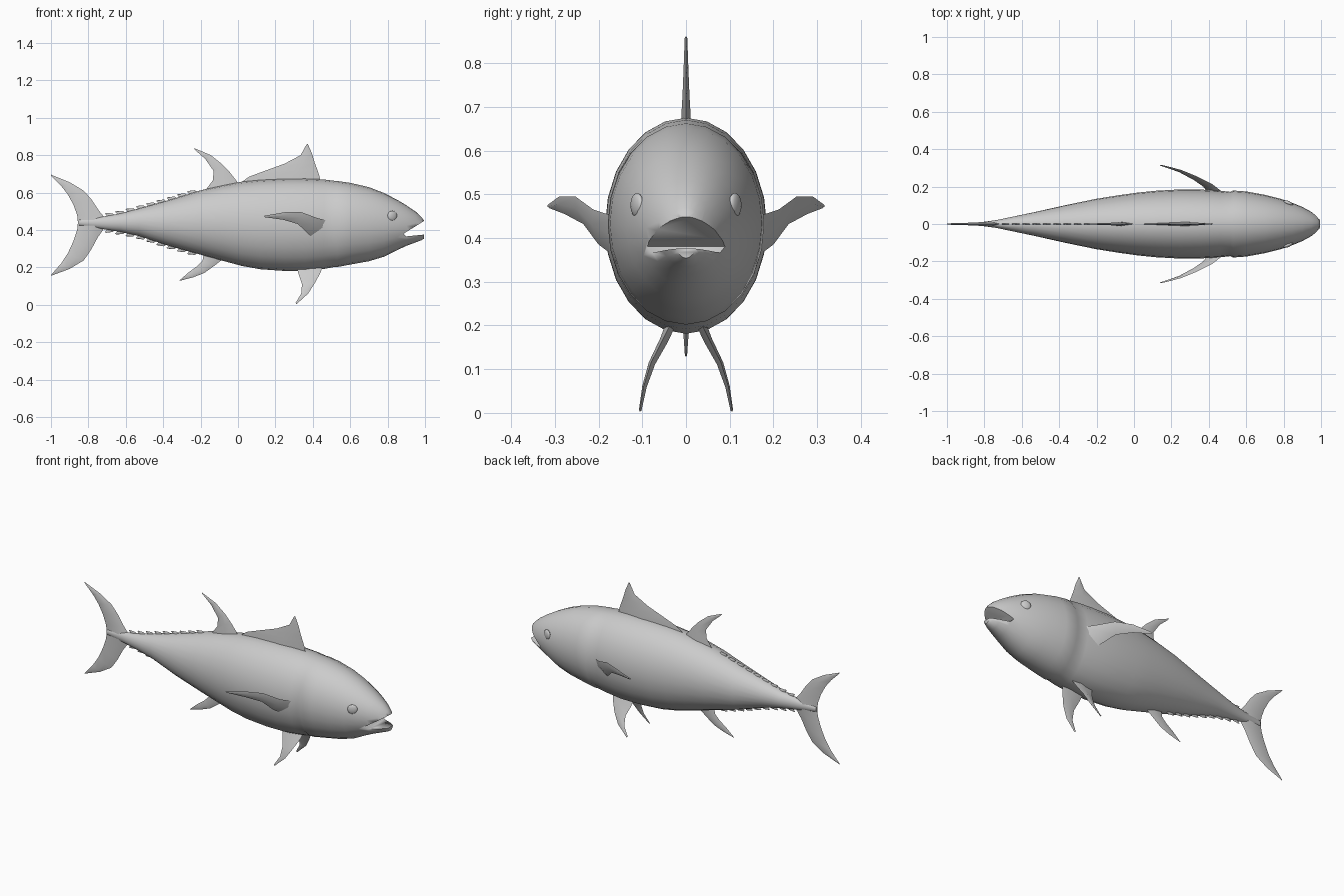
import bpy, bmesh, math
from mathutils import Vector

if "Cube" in bpy.data.objects:
    bpy.data.objects.remove(bpy.data.objects["Cube"])

grey = bpy.data.materials.new("plain grey")
grey.diffuse_color = (0.6, 0.6, 0.6, 1)
grey.use_nodes = True
grey.node_tree.nodes["Principled BSDF"].inputs["Base Color"].default_value = grey.diffuse_color


def finish(name, bm, angle=50):
    bmesh.ops.recalc_face_normals(bm, faces=bm.faces)
    mesh = bpy.data.meshes.new(name)
    bm.to_mesh(mesh)
    bm.free()
    mesh.materials.append(grey)
    ob = bpy.data.objects.new(name, mesh)
    bpy.context.collection.objects.link(ob)
    bpy.ops.object.select_all(action='DESELECT')
    ob.select_set(True)
    bpy.context.view_layer.objects.active = ob
    bpy.ops.object.shade_smooth_by_angle(angle=math.radians(angle))
    return ob


def loft(name, rings, angle=50):
    """Skin closed rings of equal length and cap both ends."""
    bm = bmesh.new()
    vs = [[bm.verts.new(p) for p in r] for r in rings]
    n = len(vs[0])
    for a, b in zip(vs, vs[1:]):
        for i in range(n):
            j = (i + 1) % n
            bm.faces.new((a[i], a[j], b[j], b[i]))
    bm.faces.new(vs[0])
    bm.faces.new(vs[-1])
    return finish(name, bm, angle)


def fin(name, sections, thick, normal=(0, 1, 0)):
    """Lens-shaped blade; each section is (leading point, trailing point)."""
    nrm = Vector(normal).normalized()
    rings = []
    for k, (a, b) in enumerate(sections):
        a, b = [Vector(p) if len(p) == 3 else Vector((p[0], 0, p[1])) for p in (a, b)]
        t = nrm * thick * (1 - 0.75 * k / (len(sections) - 1))
        c = a.lerp(b, 0.4)
        rings.append([a, c + t, b, c - t])
    return loft(name, rings, 60)


# Body: x, bottom, top, half width
stations = [
    (-0.85, .425, .455, .006), (-0.74, .408, .468, .020), (-0.63, .390, .488, .043),
    (-0.53, .368, .515, .064), (-0.37, .315, .560, .100), (-0.20, .268, .612, .135),
    (-0.08, .235, .640, .154), (0.02, .208, .658, .168), (0.12, .190, .668, .178),
    (0.25, .181, .675, .185), (0.36, .181, .675, .184), (0.46, .192, .670, .178),
    (0.515, .202, .663, .172), (0.53, .202, .662, .179), (0.60, .215, .652, .174),
    (0.70, .233, .629, .156), (0.78, .257, .598, .136), (0.85, .292, .562, .112),
    (0.90, .315, .532, .091), (0.95, .334, .498, .064), (0.98, .345, .470, .042),
    (0.995, .354, .450, .026)]
SIDES = 24
rings = []
for x, lo, hi, w in stations:
    mid, half = (lo + hi) / 2, (hi - lo) / 2
    rings.append([(x, w * math.cos(2 * math.pi * i / SIDES),
                   mid + half * math.sin(2 * math.pi * i / SIDES)) for i in range(SIDES)])
body = loft("body", rings)

# Mouth: wedge cut from the snout
wedge = [(.885, .380), (1.03, .470), (1.03, .379), (.90, .366)]
cutter = loft("mouth_cutter", [[(x, y, z) for x, z in wedge] for y in (-.2, .2)])
cutter.hide_render = True
cut = body.modifiers.new("mouth", 'BOOLEAN')
cut.operation = 'DIFFERENCE'
cut.solver = 'EXACT'
cut.object = cutter
bpy.context.view_layer.objects.active = body
bpy.ops.object.modifier_apply(modifier=cut.name)
bpy.data.objects.remove(cutter)

# Fins on the centre line
fin("first_dorsal_fin", [((.445, .64), (-.02, .63)), ((.435, .69), (.06, .685)),
                         ((.425, .72), (.14, .715)), ((.41, .76), (.25, .755)),
                         ((.395, .81), (.335, .80)), ((.372, .862), (.362, .85))], .012)
fin("second_dorsal_fin", [((.01, .64), (-.19, .59)), ((-.045, .71), (-.135, .665)),
                          ((-.085, .752), (-.13, .715)), ((-.145, .80), (-.175, .78)),
                          ((-.235, .838), (-.23, .828))], .012)
fin("anal_fin", [((-.06, .26), (-.18, .29)), ((-.125, .21), (-.19, .235)),
                 ((-.18, .17), (-.22, .205)), ((-.24, .147), (-.262, .175)),
                 ((-.312, .128), (-.308, .135))], .010)

# Crescent tail
upper = [((-.70, .45), (-.855, .43)), ((-.745, .505), (-.86, .48)),
         ((-.785, .565), (-.88, .535)), ((-.825, .61), (-.91, .59)),
         ((-.90, .655), (-.945, .635)), ((-1, .696), (-.995, .685))]
lower = [((-.70, .43), (-.855, .45)), ((-.75, .36), (-.86, .40)),
         ((-.785, .295), (-.88, .34)), ((-.825, .237), (-.91, .275)),
         ((-.90, .192), (-.945, .222)), ((-1, .155), (-.995, .165))]
fin("tail_upper_lobe", upper, .014)
fin("tail_lower_lobe", lower, .014)


def edge_height(x, col):
    for a, b in zip(stations, stations[1:]):
        if a[0] <= x <= b[0]:
            return a[col] + (b[col] - a[col]) * (x - a[0]) / (b[0] - a[0])


# Rows of finlets above and below the tail stem
for col, sign, label in ((2, 1, "upper"), (1, -1, "lower")):
    for k in range(9):
        x = -.21 - k * .055
        z0, z1 = edge_height(x, col), edge_height(x - .06, col)
        fin(f"{label}_finlet", [((x, z0 - sign * .012), (x - .045, z1 - sign * .012)),
                                ((x - .02, z0 + sign * .004), (x - .055, z1 + sign * .008)),
                                ((x - .055, z1 + sign * .018), (x - .062, z1 + sign * .014))], .005)

# Paired fins and eyes
for s, side in ((-1, "right"), (1, "left")):
    fin(f"{side}_pectoral_fin", [
        ((.50, s * .15, .445), (.40, s * .16, .355)), ((.42, s * .212, .465), (.37, s * .20, .385)),
        ((.34, s * .253, .495), (.32, s * .235, .432)), ((.25, s * .290, .495), (.24, s * .278, .455)),
        ((.14, s * .316, .476), (.145, s * .312, .468))], .012, (.5, s * .8, -.35))
    fin(f"{side}_pelvic_fin", [
        ((.46, s * .025, .225), (.31, s * .03, .215)), ((.44, s * .052, .17), (.325, s * .048, .16)),
        ((.41, s * .080, .115), (.342, s * .075, .11)), ((.375, s * .097, .06), (.338, s * .092, .06)),
        ((.312, s * .106, .003), (.308, s * .103, .010))], .012, (0, 1, s * .35))
    bm = bmesh.new()
    bmesh.ops.create_uvsphere(bm, u_segments=16, v_segments=8, radius=1)
    for v in bm.verts:
        p = Vector((v.co.x * .028, v.co.y * .011, v.co.z * .028))
        ang = -s * math.radians(24)
        v.co = (.825 + p.x * math.cos(ang) - p.y * math.sin(ang),
                s * .112 + p.x * math.sin(ang) + p.y * math.cos(ang), .475 + p.z)
    finish(f"{side}_eye", bm)
